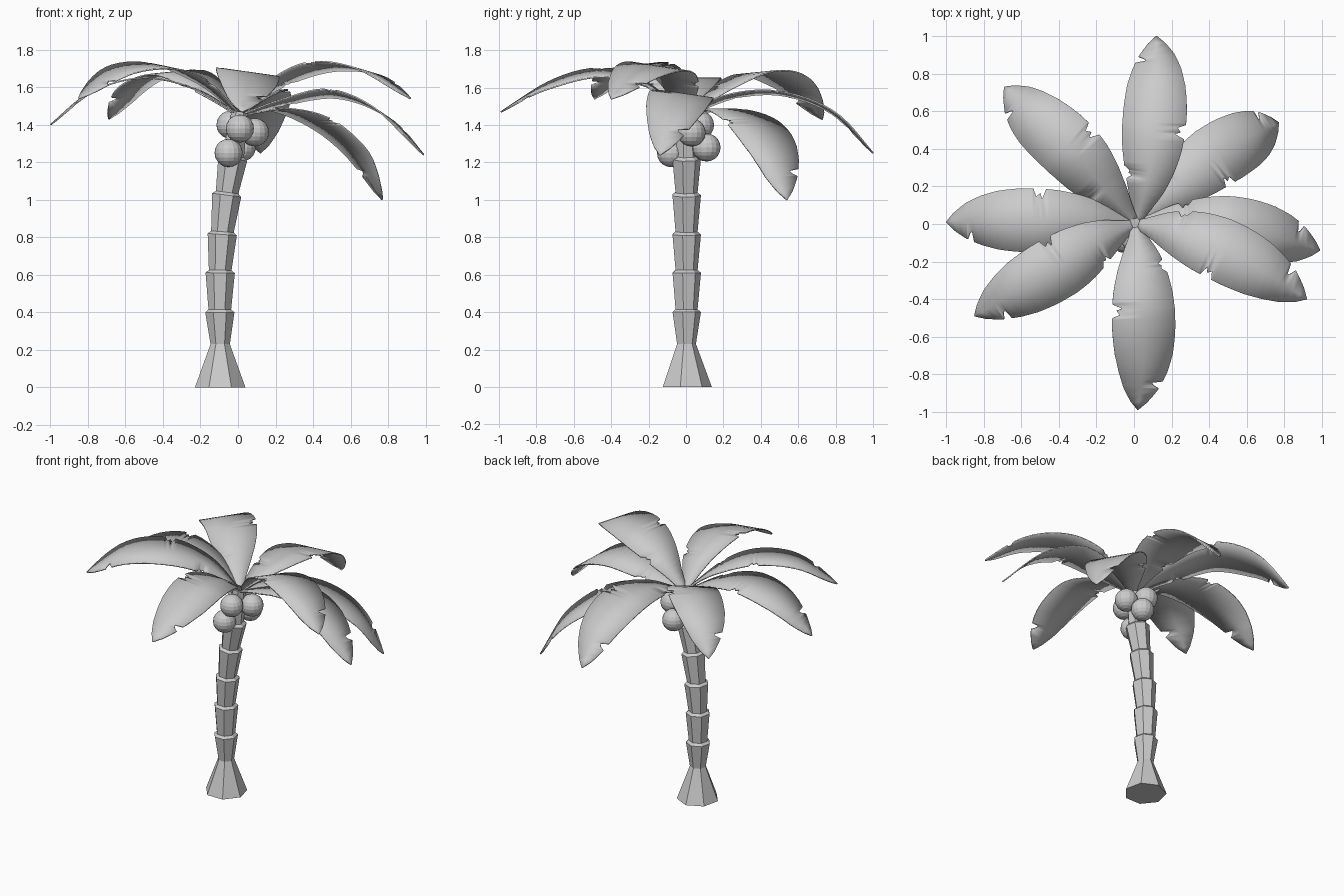
import bpy, bmesh, math
from mathutils import Vector, Matrix

if "Cube" in bpy.data.objects:
    bpy.data.objects.remove(bpy.data.objects["Cube"])


def make_object(name, bm):
    bmesh.ops.recalc_face_normals(bm, faces=bm.faces)
    mesh = bpy.data.meshes.new(name)
    bm.to_mesh(mesh)
    bm.free()
    ob = bpy.data.objects.new(name, mesh)
    bpy.context.collection.objects.link(ob)
    return ob


def lerp_table(table, u):
    for (a, va), (b, vb) in zip(table, table[1:]):
        if u <= b:
            return va + (vb - va) * (u - a) / (b - a)
    return table[-1][1]


def spline(pts, u):
    # Catmull-Rom through the points
    ext = [2 * pts[0] - pts[1]] + pts + [2 * pts[-1] - pts[-2]]
    s = u * (len(pts) - 1)
    i = min(int(s), len(pts) - 2)
    t = s - i
    a, b, c, d = ext[i:i + 4]
    return 0.5 * (2 * b + (c - a) * t + (2 * a - 5 * b + 4 * c - d) * t * t
                  + (3 * b - a - 3 * c + d) * t ** 3)


# Trunk: seven-sided rings (x, z, radius, lean), flared base and stacked collars
rings = [(-0.095, 0, 0.138, 0), (-0.095, 0.23, 0.053, 0),
         (-0.097, 0.40, 0.080, 0), (-0.097, 0.415, 0.062, 0),
         (-0.095, 0.61, 0.080, 0.02), (-0.095, 0.625, 0.062, 0.02),
         (-0.084, 0.815, 0.080, 0.07), (-0.083, 0.83, 0.062, 0.07),
         (-0.060, 1.025, 0.080, 0.13), (-0.058, 1.04, 0.062, 0.13),
         (-0.028, 1.22, 0.080, 0.18), (-0.026, 1.235, 0.060, 0.18),
         (0.010, 1.47, 0.045, 0.2)]
SIDES = 7
bm = bmesh.new()
loops = []
for x, z, r, lean in rings:
    rot = Matrix.Rotation(lean, 3, 'Y')
    loop = []
    for k in range(SIDES):
        a = math.pi / 2 + 2 * math.pi * k / SIDES
        loop.append(bm.verts.new(Vector((x, 0, z)) + rot @ Vector((r * math.cos(a), r * math.sin(a), 0))))
    loops.append(loop)
for lo, hi in zip(loops, loops[1:]):
    for k in range(SIDES):
        n = (k + 1) % SIDES
        bm.faces.new((lo[k], lo[n], hi[n], hi[k]))
bm.faces.new(loops[0])
bm.faces.new(loops[-1])
make_object("trunk", bm)

# Coconuts
for i, c in enumerate([(0.01, -0.085, 1.38), (-0.05, -0.08, 1.25), (0.09, 0.03, 1.36),
                       (0.02, 0.11, 1.28), (-0.04, 0.075, 1.40)]):
    bm = bmesh.new()
    bmesh.ops.create_uvsphere(bm, u_segments=16, v_segments=10, radius=0.075,
                              matrix=Matrix.Translation(c))
    make_object(f"coconut_{i + 1}", bm)

# Frond outline: half width along the length, and notches torn in each edge
HALF = [(0, 0.02), (0.1, 0.055), (0.2, 0.097), (0.3, 0.132), (0.4, 0.158), (0.5, 0.170),
        (0.6, 0.170), (0.7, 0.158), (0.8, 0.130), (0.88, 0.096), (0.95, 0.052), (1, 0.002)]
LEFT = [(0, 1), (0.24, 1), (0.265, 0.72), (0.275, 0.86), (0.29, 0.80), (0.31, 1),
        (0.84, 1), (0.85, 0.5), (0.865, 0.65), (0.88, 1), (1, 1)]
RIGHT = [(0, 1), (0.47, 1), (0.49, 0.68), (0.50, 0.85), (0.52, 0.75), (0.535, 1), (1, 1)]
STATIONS = sorted({round(i / 24, 3) for i in range(25)} | {u for u, _ in LEFT + RIGHT})


def frond(name, pts, roll):
    pts = [Vector((0.01, 0.0, 1.45))] + [Vector(p) for p in pts]
    bm = bmesh.new()
    rows = []
    for u in STATIONS:
        c = spline(pts, u)
        t = spline(pts, min(u + 0.02, 1)) - spline(pts, max(u - 0.02, 0))
        t.normalize()
        left = Vector((-t.y, t.x, 0)).normalized()
        left = Matrix.Rotation(math.radians(roll), 3, t) @ left
        w = lerp_table(HALF, u)
        rows.append([bm.verts.new(c + left * w * lerp_table(LEFT, u)), bm.verts.new(c),
                     bm.verts.new(c - left * w * lerp_table(RIGHT, u))])
    for a, b in zip(rows, rows[1:]):
        for k in range(2):
            bm.faces.new((a[k], a[k + 1], b[k + 1], b[k]))
    ob = make_object(name, bm)
    for p in ob.data.polygons:
        p.use_smooth = True
    sol = ob.modifiers.new("thickness", 'SOLIDIFY')
    sol.thickness = 0.008
    sol.offset = 0
    bpy.context.view_layer.objects.active = ob
    ob.select_set(True)
    bpy.ops.object.shade_smooth_by_angle(angle=math.radians(40))
    ob.select_set(False)


# Fronds around the crown: mid-rib points and sideways tilt
frond("frond_back", [(0.07, 0.23, 1.55), (0.105, 0.50, 1.57), (0.12, 0.78, 1.47), (0.12, 1.0, 1.25)], -4)
frond("frond_front", [(0.04, -0.20, 1.61), (0.05, -0.46, 1.68), (0.05, -0.74, 1.61), (0.02, -0.99, 1.47)], -8)
frond("frond_left", [(-0.23, 0.02, 1.59), (-0.50, 0.02, 1.65), (-0.77, 0.02, 1.58), (-1.0, 0.01, 1.40)], 0)
frond("frond_left_front", [(-0.18, -0.09, 1.62), (-0.39, -0.22, 1.71), (-0.63, -0.36, 1.69), (-0.85, -0.49, 1.54)], -6)
frond("frond_left_back", [(-0.15, 0.18, 1.59), (-0.33, 0.39, 1.68), (-0.54, 0.58, 1.61), (-0.69, 0.73, 1.43)], -4)
frond("frond_right_back", [(0.20, 0.18, 1.485), (0.42, 0.35, 1.42), (0.63, 0.47, 1.25), (0.77, 0.54, 1.0)], 0)
frond("frond_right", [(0.24, 0.0, 1.52), (0.51, -0.02, 1.565), (0.77, -0.07, 1.46), (0.99, -0.14, 1.24)], -8)
frond("frond_right_front", [(0.21, -0.04, 1.62), (0.45, -0.13, 1.71), (0.70, -0.26, 1.68), (0.92, -0.40, 1.54)], -8)
